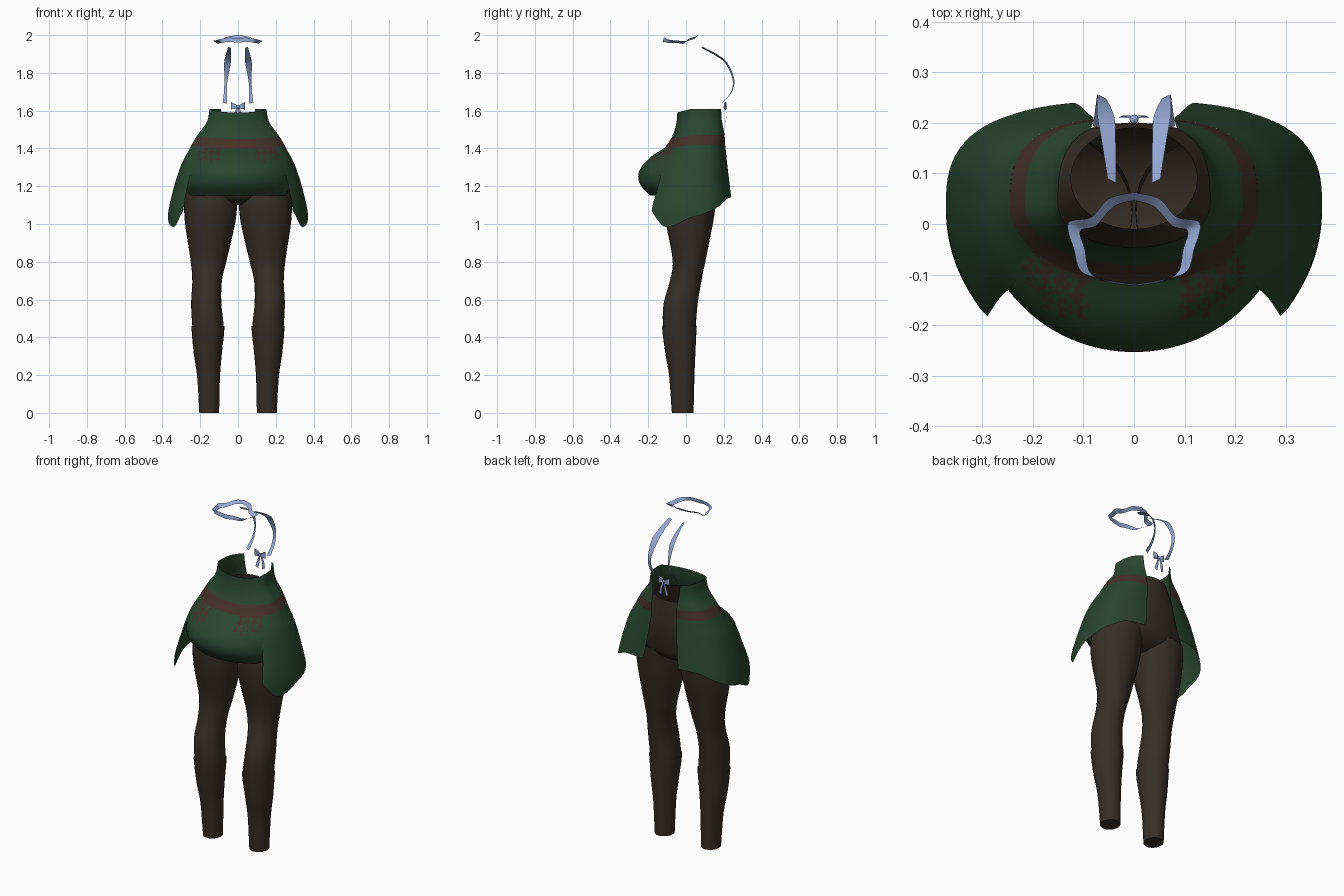
import bpy, bmesh, random
from math import sin, cos, radians, acos, degrees, pi
from mathutils import Vector

random.seed(4)
cube = bpy.data.objects.get("Cube")
if cube:
    bpy.data.objects.remove(cube, do_unlink=True)


def make_material(name, colour):
    mat = bpy.data.materials.new(name)
    mat.use_nodes = True
    mat.diffuse_color = (*colour, 1)
    mat.node_tree.nodes["Principled BSDF"].inputs["Base Color"].default_value = (*colour, 1)
    return mat


green = make_material("forest green cloth", (0.022, 0.062, 0.028))
trim = make_material("brown trim", (0.06, 0.031, 0.022))
hose = make_material("dark brown hose", (0.04, 0.028, 0.018))
blue = make_material("pale blue ribbon", (0.30, 0.39, 0.66))


def sample(table, t):
    """Smoothly interpolate the rows of a table whose first column is an ascending key."""
    t = min(max(t, table[0][0]), table[-1][0])
    k = 0
    while k < len(table) - 2 and t > table[k + 1][0]:
        k += 1
    a, b = table[k], table[k + 1]
    before, after = table[max(k - 1, 0)], table[min(k + 2, len(table) - 1)]
    span = b[0] - a[0]
    s = (t - a[0]) / span
    result = []
    for c in range(1, len(a)):
        m0 = (b[c] - before[c]) / (b[0] - before[0]) * span
        m1 = (after[c] - a[c]) / (after[0] - a[0]) * span
        d = b[c] - a[c]
        result.append(a[c] + s * m0 + s * s * (3 * d - 2 * m0 - m1) + s ** 3 * (m0 + m1 - 2 * d))
    return result


def sheet(name, rows, materials, rule=None, closed=False, cap=False, mirror=True):
    """Skin a grid of points, listed from the top row down."""
    bm = bmesh.new()
    grid = [[bm.verts.new(p) for p in row] for row in rows]
    count = len(rows[0])
    for upper, lower in zip(grid, grid[1:]):
        for j in range(count if closed else count - 1):
            n = (j + 1) % count
            face = bm.faces.new((upper[j], lower[j], lower[n], upper[n]))
            if rule:
                face.material_index = rule(face.calc_center_median())
    if cap:
        bm.faces.new(grid[-1][::-1])
    mesh = bpy.data.meshes.new(name)
    bm.to_mesh(mesh)
    bm.free()
    obj = bpy.data.objects.new(name, mesh)
    bpy.context.collection.objects.link(obj)
    for mat in materials:
        mesh.materials.append(mat)
    if mirror:
        obj.modifiers.new("Mirror", "MIRROR").use_clip = True
    bpy.ops.object.select_all(action="DESELECT")
    bpy.context.view_layer.objects.active = obj
    obj.select_set(True)
    bpy.ops.object.shade_smooth_by_angle(angle=radians(50))
    return obj


# Skirt cross-sections: height, half width, front y, back y, half width of the back opening
CENTRE = 0.04
BODICE = [(1.42, 0.245, -0.10, 0.21, 0.08), (1.47, 0.215, -0.07, 0.208, 0.08),
          (1.54, 0.165, -0.05, 0.20, 0.085), (1.61, 0.15, -0.045, 0.20, 0.09)]
WING = [(0.98, 0.375, -0.31, 0.25, 0.13), (1.07, 0.368, -0.32, 0.25, 0.13),
        (1.2, 0.338, -0.265, 0.235, 0.105), (1.32, 0.298, -0.21, 0.22, 0.09),
        (1.4, 0.255, -0.118, 0.212, 0.08)] + BODICE
APRON = [(1.15, 0.275, -0.19, 0.2, 0.1), (1.2, 0.302, -0.237, 0.2, 0.1),
         (1.25, 0.305, -0.253, 0.2, 0.1), (1.3, 0.295, -0.237, 0.2, 0.1),
         (1.36, 0.27, -0.18, 0.2, 0.1), (1.4, 0.25, -0.118, 0.2, 0.1)] + BODICE
HEM = [(-38, 1.07), (-26, 0.985), (0, 1.04), (35, 1.10), (55, 1.135), (90, 1.14)]
BACK_POWER = 0.71


def skirt_point(table, angle, z):
    half, front, back, _ = sample(table, z)
    c, s = cos(radians(angle)), sin(radians(angle))
    c = max(c, 0)
    if s > 0:
        return (half * c ** BACK_POWER, CENTRE + (back - CENTRE) * s ** BACK_POWER, z)
    return (half * c, CENTRE + (CENTRE - front) * s, z)


def skirt_part(name, table, start, end, top, bottom, n_rows, n_cols, materials, rule=None):
    """Part of the skirt between two angles; with no end angle it stops at the back opening."""
    rows = []
    for i in range(n_rows + 1):
        row = []
        for j in range(n_cols + 1):
            u, v = j / n_cols, i / n_rows
            guess = start + u * ((end or 75) - start)
            z = top(guess) + v * (bottom(guess) - top(guess))
            last = end
            if last is None:
                half, _, _, gap = sample(table, z)
                last = degrees(acos((gap / half) ** (1 / BACK_POWER)))
            row.append(skirt_point(table, start + u * (last - start), z))
        rows.append(row)
    return sheet(name, rows, materials, rule)


def level(height):
    """A height that dips a little towards the front."""
    return lambda angle: height - 0.02 * max(0, -sin(radians(angle)))


def lace(p):
    """Broken lace motif hanging below the trim on each side of the front."""
    fade = (p.z - 1.325) / 0.08
    inside = 0.09 < p.x < 0.225 and fade > 0
    cluster = 0.25 * sin(p.x * 190) + 0.2 * sin(p.z * 230)
    return int(inside and random.random() < 0.3 + 0.35 * fade + cluster)


collar_top, trim_top, trim_base = level(1.61), level(1.47), level(1.42)
skirt_part("bodice", BODICE, -90, None, collar_top, trim_top, 10, 40, [green])
skirt_part("waist_trim", WING, -90, None, trim_top, trim_base, 4, 40, [trim])
skirt_part("skirt_front", APRON, -90, -24, trim_base, lambda a: 1.15, 44, 44, [green, trim], lace)
skirt_part("skirt_side", WING, -38, None, trim_base,
           lambda a: sample(HEM, a)[0], 24, 40, [green])


def loft(name, table, top, bottom, n_rows, mat, grow=0.0, cap=False, mirror=True):
    """Closed tube: height, inner x, outer x, front y, back y."""
    rows = []
    for i in range(n_rows + 1):
        z = top + (bottom - top) * i / n_rows
        x0, x1, y0, y1 = sample(table, z)
        ring = []
        for j in range(32):
            a = 2 * pi * j / 32
            ring.append(((x0 + x1) / 2 + ((x1 - x0) / 2 + grow) * cos(a),
                         (y0 + y1) / 2 + ((y1 - y0) / 2 + grow) * sin(a), z))
        rows.append(ring)
    return sheet(name, rows, [mat], closed=True, cap=cap, mirror=mirror)


# Legs, lower stockings and hips
LEG = [(0, 0.105, 0.2, -0.07, 0.035), (0.2, 0.1, 0.212, -0.085, 0.04),
       (0.32, 0.09, 0.23, -0.105, 0.045), (0.46, 0.077, 0.242, -0.122, 0.052),
       (0.58, 0.088, 0.248, -0.118, 0.062), (0.7, 0.085, 0.242, -0.085, 0.082),
       (0.8, 0.062, 0.25, -0.07, 0.102), (1.0, 0.016, 0.28, -0.105, 0.142),
       (1.1, 0.004, 0.285, -0.115, 0.158), (1.2, 0.002, 0.275, -0.11, 0.175)]
HIPS = [(1.1, -0.07, 0.07, -0.04, 0.08), (1.13, -0.19, 0.19, -0.09, 0.14),
        (1.17, -0.26, 0.26, -0.11, 0.172), (1.22, -0.27, 0.27, -0.11, 0.185),
        (1.32, -0.23, 0.23, -0.085, 0.2), (1.42, -0.17, 0.17, -0.04, 0.197),
        (1.5, -0.125, 0.125, -0.01, 0.19)]
loft("leg", LEG, 1.18, 0.4, 30, hose)
loft("stocking", LEG, 0.46, 0, 20, hose, grow=0.005, cap=True)
loft("hips", HIPS, 1.5, 1.1, 20, hose, cap=True, mirror=False)


def ribbon(name, points, halves, steps=6, mirror=True):
    """Flat strip along smooth points, each with its own half-width vector."""
    table = [(k, *p, *h) for k, (p, h) in enumerate(zip(points, halves))]
    sides = [[], []]
    for i in range((len(points) - 1) * steps + 1):
        values = sample(table, i / steps)
        centre, half = Vector(values[:3]), Vector(values[3:])
        sides[0].append(centre + half)
        sides[1].append(centre - half)
    return sheet(name, sides, [blue], mirror=mirror)


# Neck straps rising from the back
strap = [(0.07, 0.19, 1.64), (0.067, 0.235, 1.69), (0.064, 0.252, 1.76),
         (0.056, 0.215, 1.85), (0.05, 0.16, 1.895), (0.044, 0.085, 1.935)]
ribbon("neck_strap", strap, [(w, 0.004, 0.003) for w in (0.011, 0.008, 0.008, 0.017, 0.014, 0.008)])

# Head band: half a loop, mirrored
band = [(0, -0.121, 1.972), (0.05, -0.113, 1.975), (0.095, -0.095, 1.968), (0.108, -0.05, 1.965),
        (0.118, -0.006, 1.962), (0.08, 0.005, 1.972), (0.045, 0.042, 1.985), (0, 0.055, 1.991)]
tilt = [(0, 0.002, 0.012), (0, 0.002, 0.011), (0.008, 0, 0.009), (0.011, 0, 0.006),
        (0.012, 0.008, 0.008), (0.004, 0.009, 0.008), (0.005, 0.008, 0.008), (0, 0.008, 0.009)]
ribbon("head_band", band, tilt)

# Bow at the back of the collar
loop = [(0, 0.206, 1.62), (0.02, 0.215, 1.623), (0.036, 0.209, 1.626),
        (0.02, 0.2, 1.623), (0, 0.204, 1.62)]
ribbon("bow_loop", loop, [(0, 0, h) for h in (0.006, 0.014, 0.019, 0.014, 0.006)])
tail = [(0.003, 0.208, 1.618), (0.014, 0.214, 1.58), (0.022, 0.21, 1.54)]
ribbon("bow_tail", tail, [(0.004, 0, 0), (0.007, 0, 0.002), (0.009, 0, 0.005)])
bpy.ops.mesh.primitive_uv_sphere_add(segments=12, ring_count=8, radius=0.009, location=(0, 0.207, 1.62))
knot = bpy.context.object
knot.name = "bow_knot"
knot.data.materials.append(blue)
bpy.ops.object.shade_smooth()
